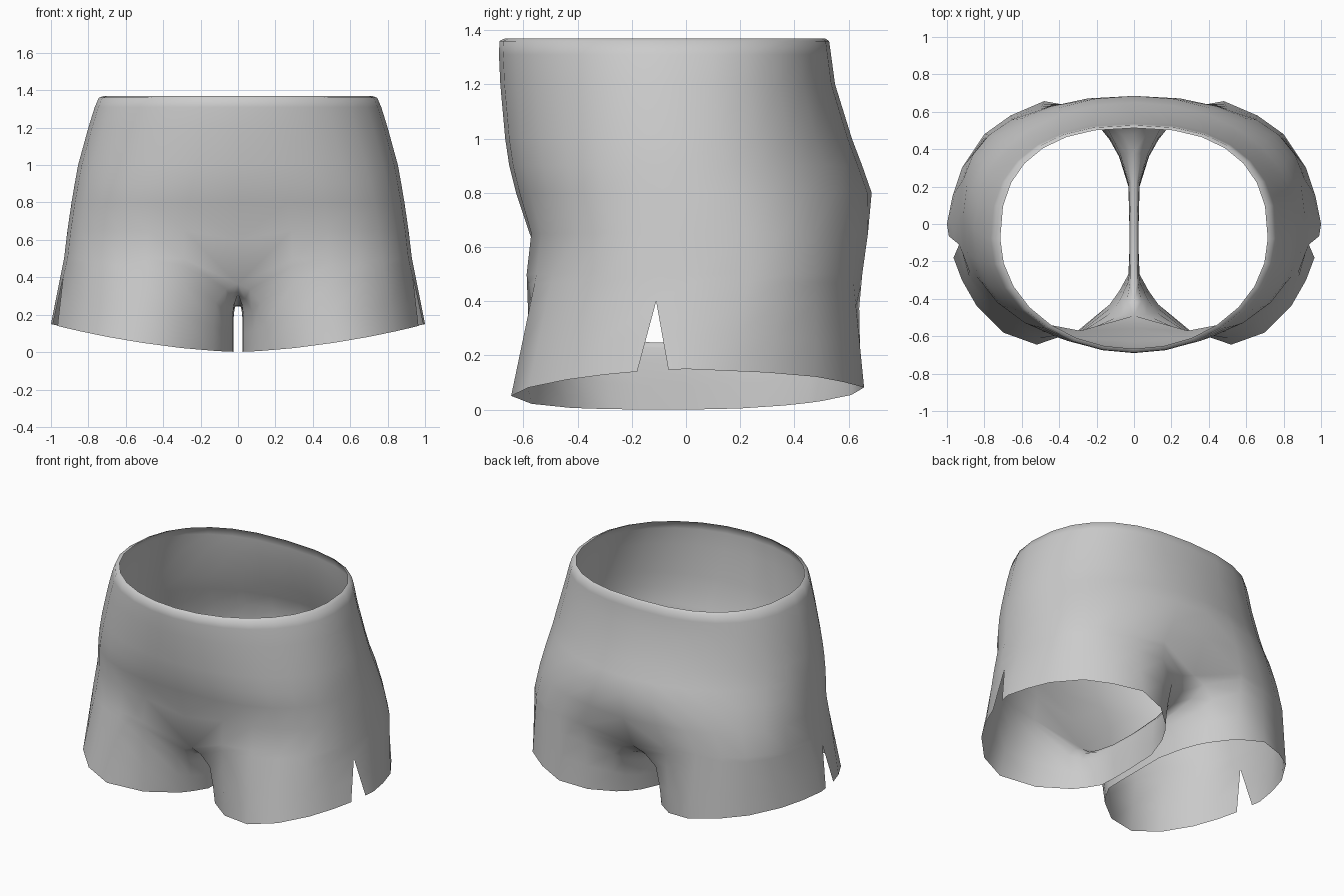
import bpy, bmesh
from math import sin, cos, pi
from mathutils import Vector

if "Cube" in bpy.data.objects:
    bpy.data.objects.remove(bpy.data.objects["Cube"])

# Leg opening seen from above: outer arc from front to back
OUTER = [(.13, -.43), (.3, -.57), (.52, -.645), (.7, -.58), (.84, -.44),
         (.92, -.3), (.965, -.18), (.99, -.065), (1, 0), (.97, .15),
         (.92, .3), (.8, .48), (.66, .58), (.48, .657), (.3, .61), (.17, .5)]
# Inner leg from back to front: hem x, hem y, crotch y, crotch z
INNER = [(.13, .45, .48, .34), (.08, .36, .38, .295), (.03, .2, .22, .26),
         (.025, 0, 0, .245), (.025, -.15, -.18, .25),
         (.03, -.27, -.32, .275), (.08, -.36, -.42, .31)]
# Body rings: height, half width, front y, back y, front and back roundness
BODY = [(.5, .93, -.6, .662, 2.6, 2.7), (.65, .912, -.583, .685, 2.6, 2.3),
        (.8, .89, -.627, .685, 2.5, 2.08), (.9, .873, -.652, .65, 2.35, 2.05),
        (1, .855, -.667, .612, 2.2, 2.1), (1.2, .8, -.685, .55, 2.05, 2.3),
        (1.31, .766, -.69, .535, 2, 2.4), (1.36, .744, -.688, .528, 2, 2.45),
        (1.37, .715, -.667, .513, 2, 2.45)]
# Centre seam dips into the crotch: front y and z, back y and z
SEAM = [(-.49, .365, .565, .41), (-.56, .6, .665, .63)]
LEG_STEPS = [0, .36, .72, .92]
SLIT = 6            # the slit lies between this column and the next
SLIT_TOP = .72
SLIT_TIP = Vector((.935, -.11, .4))


def body_ring(z, rx, front, back, front_round, back_round):
    """Half ring from the front seam round the side to the back seam."""
    ring, mid, last = [], (front + back) / 2, len(OUTER) - 2
    for col in range(len(OUTER)):
        k = col if col <= SLIT else col - 1      # slit columns meet above it
        a = pi * k / last - pi / 2
        n = front_round if a < 0 else back_round
        c = max(cos(a), 0) if 0 < k < last else 0
        y = abs(sin(a)) ** (2 / n) * (back - front) / 2
        ring.append(Vector((rx * c ** (2 / n), mid + (y if a > 0 else -y), z)))
    return ring


def hem_point(x, y):
    return Vector((x, y, .15 * x * x + (.11 if y > 0 else .025) * y * y))


def leg_point(hem, top, f):
    p = hem.lerp(top, f)
    if hem.x < .2:                               # keep the inner thigh upright
        p.x = hem.x + (top.x - hem.x) * f ** 8
    return p


body = [body_ring(*row) for row in BODY]
for ring, (fy, fz, by, bz) in zip(body, SEAM):
    ring[0], ring[-1] = Vector((0, fy, fz)), Vector((0, by, bz))
hem = [hem_point(x, y) for x, y in OUTER] + [hem_point(r[0], r[1]) for r in INNER]
crotch = [Vector((.014 if z < .28 else 0, y, z)) for _, _, y, z in INNER]
top = body[0] + crotch

bm = bmesh.new()


def add_ring(points):
    return [bm.verts.new(p) for p in points]


def bridge(lower, upper, closed=False, skip=None):
    count = len(lower)
    for i in range(count if closed else count - 1):
        j = (i + 1) % count
        if i != skip:
            bm.faces.new((lower[i], lower[j], upper[j], upper[i]))


# Leg tube with the side slit left open up to its tip
leg_rows = []
for f in LEG_STEPS:
    pts = [leg_point(h, t, f) for h, t in zip(hem, top)]
    for col in (SLIT, SLIT + 1):
        if f <= SLIT_TOP:
            pts[col] = hem[col].lerp(SLIT_TIP, f / SLIT_TOP)
        else:
            pts[col] = SLIT_TIP.lerp(top[col], (f - SLIT_TOP) / (1 - SLIT_TOP))
    leg_rows.append(add_ring(pts))
top_row = add_ring(top)
for low, high in zip(leg_rows, leg_rows[1:] + [top_row]):
    bridge(low, high, closed=True, skip=SLIT)

# Hips and rolled waistband
lower = top_row[:len(OUTER)]
for ring in body[1:]:
    upper = add_ring(ring)
    bridge(lower, upper, skip=SLIT)
    lower = upper

# Narrow crotch strip up to the centre line
bridge(top_row[len(OUTER):], add_ring([Vector((0, p.y, p.z)) for p in crotch]))

bmesh.ops.remove_doubles(bm, verts=bm.verts, dist=.0005)
bmesh.ops.dissolve_degenerate(bm, edges=bm.edges, dist=.0005)
bmesh.ops.recalc_face_normals(bm, faces=bm.faces)
side = max(bm.faces, key=lambda p: p.calc_center_median().x)
if side.normal.x < 0:
    bmesh.ops.reverse_faces(bm, faces=bm.faces)

mesh = bpy.data.meshes.new("shorts")
bm.to_mesh(mesh)
bm.free()
shorts = bpy.data.objects.new("shorts", mesh)
bpy.context.collection.objects.link(shorts)
for poly in mesh.polygons:
    poly.use_smooth = True

mirror = shorts.modifiers.new("left_right", 'MIRROR')
mirror.use_clip = True
mirror.merge_threshold = .002

# Plain grey cloth
cloth = bpy.data.materials.new("grey cloth")
cloth.use_nodes = True
grey = (.6, .6, .6, 1)
cloth.diffuse_color = grey
cloth.node_tree.nodes["Principled BSDF"].inputs["Base Color"].default_value = grey
mesh.materials.append(cloth)
